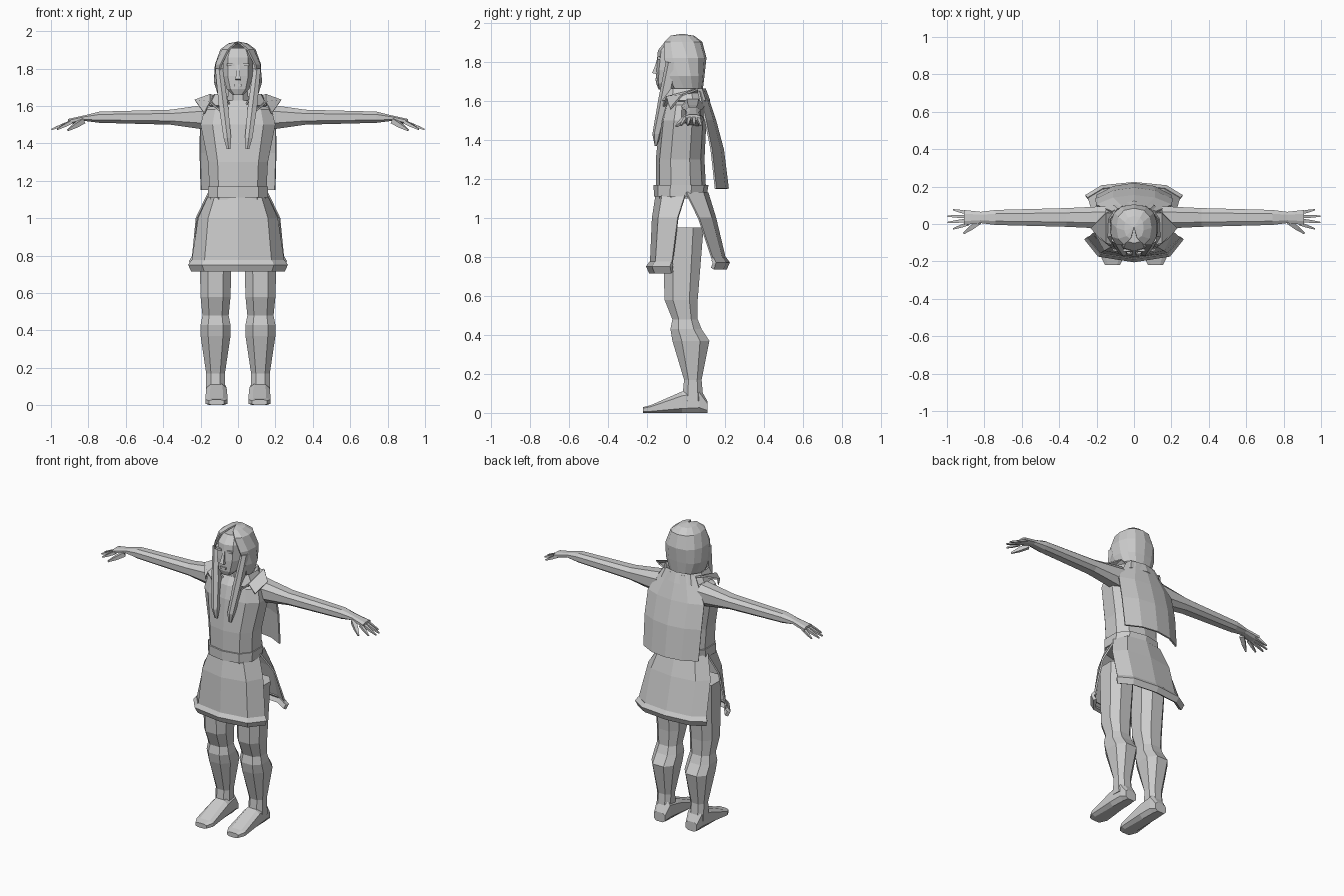
import bpy, bmesh
from math import sin, cos, radians, pi, copysign
from mathutils import Vector

cube = bpy.data.objects.get("Cube")
if cube:
    bpy.data.objects.remove(cube, do_unlink=True)

grey = bpy.data.materials.new("plain grey")
grey.use_nodes = True
colour = (0.6, 0.6, 0.6, 1)
grey.diffuse_color = colour
grey.node_tree.nodes["Principled BSDF"].inputs["Base Color"].default_value = colour


def bend(value, power):
    return copysign(abs(value) ** power, value)


def mix(start, end, factor):
    return start + (end - start) * factor


def loft(name, rows, closed=True, thickness=0):
    """Skin rows of points; an open row set becomes a thin sheet."""
    bm = bmesh.new()
    rings = [[bm.verts.new(point) for point in row] for row in rows]
    count = len(rings[0])
    for low, high in zip(rings, rings[1:]):
        for i in range(count if closed else count - 1):
            j = (i + 1) % count
            bm.faces.new((low[i], low[j], high[j], high[i]))
    if closed:
        bm.faces.new(rings[0])
        bm.faces.new(rings[-1])
    bmesh.ops.recalc_face_normals(bm, faces=bm.faces)
    mesh = bpy.data.meshes.new(name)
    bm.to_mesh(mesh)
    bm.free()
    mesh.materials.append(grey)
    part = bpy.data.objects.new(name, mesh)
    bpy.context.collection.objects.link(part)
    if thickness:
        solid = part.modifiers.new("thickness", "SOLIDIFY")
        solid.thickness = thickness
        solid.offset = 0


def tube(name, rows, sides=8, axis="z", centre=0, lean=0, side=1, power=0.8):
    """Each row: station on the axis, half width, then low and high of the last axis."""
    rings = []
    corner = bend(cos(pi / sides), power)
    for station, half, low, high in rows:
        middle = centre + lean * (station - rows[0][0])
        ring = []
        for i in range(sides):
            angle = 2 * pi * (i + 0.5) / sides
            u = middle + half * bend(cos(angle), power) / corner
            v = mix(low, high, 0.5 + 0.5 * bend(sin(angle), power) / corner)
            x, y, z = {"x": (station, u, v), "y": (u, station, v), "z": (u, v, station)}[axis]
            ring.append((x * side, y, z))
        rings.append(ring)
    loft(name, rings)


def wrap(name, rows, spans, facing, middle=0, steps=4, thickness=0.01, power=0.8):
    """Curved sheet round the body. Each row: height, half width, depth.
    The spans are the half angles of the first and last rows."""
    rings = []
    for k, (z, width, depth) in enumerate(rows):
        span = radians(mix(*spans, k / (len(rows) - 1)))
        angles = [span * (2 * i / steps - 1) for i in range(steps + 1)]
        rings.append([(width * bend(sin(a), power),
                       middle + facing * depth * bend(cos(a), power), z) for a in angles])
    loft(name, rings, closed=False, thickness=thickness)


def spike(name, start, end, thick, thin, side=1):
    """Square tapered bar between two points, with a slight bulge halfway."""
    start, end = Vector(start), Vector(end)
    turn = (end - start).to_track_quat("Z", "Y")
    rings = []
    for factor in (0, 0.5, 1):
        radius = mix(thick, thin, factor * factor)
        ring = []
        for i in range(4):
            angle = pi / 2 * (i + 0.5)
            point = start.lerp(end, factor) + turn @ Vector((cos(angle), sin(angle), 0)) * radius
            ring.append((point.x * side, point.y, point.z))
        rings.append(ring)
    loft(name, rings)


# Torso, neck and belt
tube("torso", [(1.1, .15, -.15, .1), (1.3, .16, -.15, .09), (1.5, .2, -.13, .1),
               (1.58, .18, -.11, .09), (1.63, .09, -.08, .07)], sides=10)
tube("neck", [(1.6, .06, -.08, .05), (1.7, .05, -.08, .04)])
tube("belt", [(1.11, .16, -.16, .1), (1.17, .16, -.16, .11)], sides=10)

# Split skirt: two panels, each with a flared hem that follows its bottom edge
panels = [("front", -1, 75, [(1.13, .15, .15), (1, .21, .17), (.77, .25, .18)]),
          ("back", 1, 55, [(1.13, .16, .11), (1, .23, .15), (.79, .28, .2)])]
for label, facing, span, rows in panels:
    wrap("skirt_" + label, rows, (90, span), facing, power=0.7)
    z, width, depth = rows[-1]
    hem = [(z - drop, width + flare, depth + flare)
           for drop, flare in ((0, 0), (.02, .015), (.05, 0))]
    wrap("hem_" + label, hem, (span, span), facing, thickness=0.02, power=0.7)

# Short cape and the collar above it
wrap("cape", [(1.15, .28, .215), (1.35, .28, .19), (1.5, .27, .15), (1.65, .15, .1)],
      (45, 50), facing=1, power=1)
wrap("collar", [(1.6, .08, .08), (1.66, .13, .11), (1.6, .16, .13)],
     (155, 150), facing=1, middle=-.01, steps=8)

# Head and face
tube("head", [(1.66, .03, -.14, -.08), (1.69, .06, -.15, -.02), (1.76, .08, -.15, .04),
              (1.86, .08, -.14, .06), (1.91, .06, -.1, .04)], sides=10)
spike("nose", (0, -.14, 1.82), (0, -.16, 1.74), .01, .02)
spike("mouth", (-.02, -.15, 1.71), (.02, -.15, 1.71), .01, .01)

# Hair, open round the face and closing at the crown
wrap("hair", [(1.65, .1, .1), (1.73, .125, .11), (1.82, .12, .12), (1.9, .09, .1),
              (1.93, .05, .06), (1.94, .001, .001)],
     (105, 180), facing=1, middle=-.02, steps=10)

for label, side in (("left_", 1), ("right_", -1)):
    # Brow, and the lock of hair falling on the chest
    spike(label + "brow", (.02, -.14, 1.82), (.06, -.14, 1.82), .01, .01, side)
    tube(label + "hair_lock", [(1.37, .01, -.16, -.15), (1.43, .02, -.17, -.13),
                               (1.6, .025, -.14, -.08), (1.8, .02, -.1, -.04)],
         sides=6, centre=.05, lean=.12, side=side)

    # Pointed flap standing out over the shoulder
    flap = [[(.09, -.12, 1.57), (.1, .06, 1.64)], [(.15, -.1, 1.62), (.15, .06, 1.66)],
            [(.18, -.08, 1.56), (.23, -.02, 1.63)]]
    loft(label + "shoulder_flap", [[(x * side, y, z) for x, y, z in row] for row in flap],
         closed=False, thickness=0.01)

    # Arm and palm
    tube(label + "arm", [(.15, .06, 1.47, 1.61), (.36, .05, 1.5, 1.58), (.74, .04, 1.51, 1.57),
                         (.82, .03, 1.52, 1.55), (.91, .04, 1.5, 1.53)],
         axis="x", centre=.035, side=side)

    # Fingers fan out from the palm, the middle ones longest
    for i in range(4):
        offset = i - 1.5
        spike(f"{label}finger_{i + 1}", (.89, .03 + .02 * offset, 1.515),
              (1 - .015 * offset ** 2, .025 + .034 * offset, 1.475), .013, .005, side)
    spike(label + "thumb", (.83, .01, 1.52), (.91, -.05, 1.47), .02, .006, side)

    # Leg, wide at the thigh, kneecap and calf
    tube(label + "leg", [(.06, .05, -.02, .09), (.17, .05, -.01, .08), (.37, .08, -.07, .12),
                         (.43, .08, -.08, .08), (.48, .07, -.07, .06), (.58, .08, -.11, .06),
                         (.95, .09, -.12, .09)], centre=.12, side=side)

    # Foot, flat on the ground
    tube(label + "foot", [(-.22, .04, 0, .03), (-.18, .06, 0, .04), (-.02, .055, 0, .11),
                          (.07, .05, 0, .13), (.11, .04, 0, .06)],
         axis="y", centre=.115, side=side, power=0.6)
